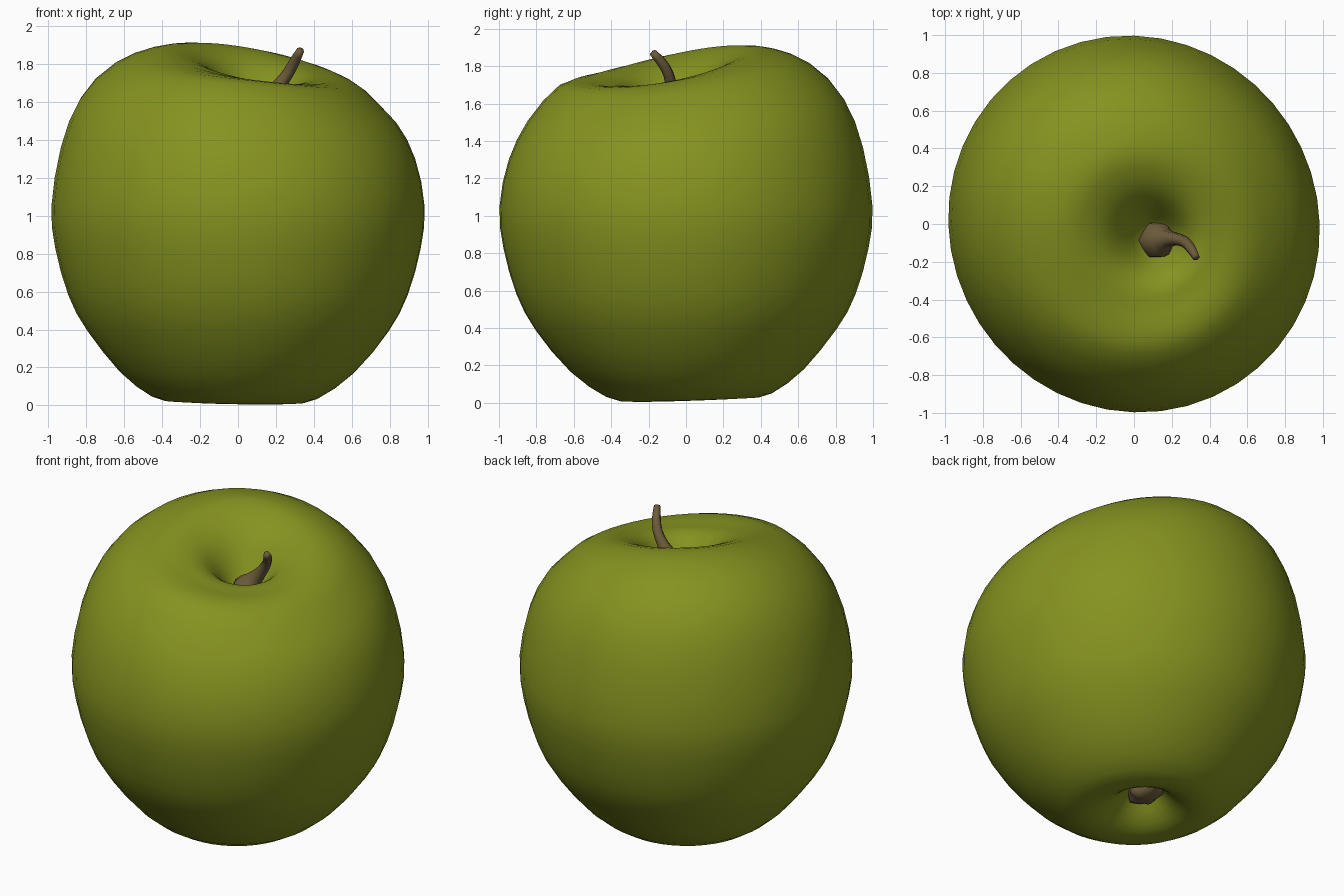
import bpy, bmesh, math
from mathutils import Vector

if "Cube" in bpy.data.objects:
    bpy.data.objects.remove(bpy.data.objects["Cube"])


def material(name, rgb):
    m = bpy.data.materials.new(name)
    m.diffuse_color = (*rgb, 1)
    m.use_nodes = True
    m.node_tree.nodes["Principled BSDF"].inputs["Base Color"].default_value = m.diffuse_color
    return m


green = material("apple_green", (0.237, 0.29, 0.014))
brown = material("stem_brown", (0.152, 0.106, 0.045))


def spline(points, steps):
    """Catmull-Rom resampling of a list of points."""
    p = [Vector(q) for q in points]
    p = [p[0] * 2 - p[1]] + p + [p[-1] * 2 - p[-2]]
    out = []
    for i in range(1, len(p) - 2):
        a, b, c, d = p[i - 1:i + 3]
        for k in range(steps):
            t = k / steps
            out.append(0.5 * (2 * b + (c - a) * t + (2 * a - 5 * b + 4 * c - d) * t * t
                              + (3 * b - a - 3 * c + d) * t ** 3))
    return out + [p[-2]]


def loft(name, rings, mat):
    """Skin closed rings of points and close both ends with a fan."""
    bm = bmesh.new()
    rows = [[bm.verts.new(v) for v in ring] for ring in rings]
    n = len(rows[0])
    for a, b in zip(rows, rows[1:]):
        for i in range(n):
            j = (i + 1) % n
            bm.faces.new((a[i], a[j], b[j], b[i]))
    for row in (rows[0], rows[-1]):
        mid = bm.verts.new(sum((v.co for v in row), Vector()) / n)
        for i in range(n):
            bm.faces.new((row[i], row[(i + 1) % n], mid))
    bmesh.ops.recalc_face_normals(bm, faces=bm.faces)
    for f in bm.faces:
        f.smooth = True
    me = bpy.data.meshes.new(name)
    bm.to_mesh(me)
    bm.free()
    me.materials.append(mat)
    ob = bpy.data.objects.new(name, me)
    bpy.context.collection.objects.link(ob)
    return ob


# apple body: profile from the bottom hollow, round the side, into the top hollow
profile = [(0.015, 0.19), (0.08, 0.165), (0.15, 0.09), (0.22, 0.035), (0.31, 0.005),
           (0.44, 0.03), (0.62, 0.165), (0.80, 0.39), (0.90, 0.58), (0.97, 0.83),
           (0.99, 1.05), (0.94, 1.33), (0.84, 1.55), (0.67, 1.72), (0.52, 1.788),
           (0.40, 1.798), (0.30, 1.775), (0.22, 1.725), (0.15, 1.64), (0.08, 1.54), (0.015, 1.51)]
SEG = 44


def body_point(r, z, th):
    # the top leans down to the front right, the bottom lifts a little at the back left
    w = min(max((z - 1.0) / 0.75, 0), 1)
    w = w * w * (3 - 2 * w) * min(r / 0.4, 1)
    dz = -0.113 * w * math.cos(th + math.radians(50))
    if z < 0.5:
        dz += 0.012 * (1 - math.cos(th + math.radians(60))) * (1 - z / 0.5)
    # fuller shoulder at the front
    if z > 1.0:
        dz += 0.06 * max(0, math.cos(th + math.radians(85))) ** 2 * math.exp(-((r - 0.70) / 0.17) ** 2)
    # slightly oval outline, hollow set off centre
    rr = r * (1 - 0.007 * math.cos(2 * th) - 0.015 * math.sin(2 * th))
    s = max(0, 1 - r / 0.75)
    off = (0.12 * s, -0.085 * s) if z > 1 else (-0.04 * s, 0.04 * s)
    return Vector((rr * math.cos(th) + off[0], rr * math.sin(th) + off[1], z + dz))


loft("apple_body", [[body_point(p.x, max(p.y, 0), 2 * math.pi * i / SEG) for i in range(SEG)]
                    for p in spline(profile, 2)], green)


def tube(name, path, sides, mat, wobble=0.0):
    """Tube along (x, y, z, radius) stations."""
    rings = []
    for i, q in enumerate(path):
        c = Vector(q[:3])
        t = (Vector(path[min(i + 1, len(path) - 1)][:3]) - Vector(path[max(i - 1, 0)][:3])).normalized()
        u = t.cross(Vector((0, 1, 0))).normalized()
        v = t.cross(u)
        ring = []
        for k in range(sides):
            a = 2 * math.pi * k / sides
            r = q[3] * (1 + wobble * math.cos(5 * a))
            ring.append(c + r * (u * math.cos(a) + v * math.sin(a)))
        rings.append(ring)
    return loft(name, rings, mat)


# stem: flared foot in the hollow, bending to the front right
tube("stem", spline([(0.125, -0.085, 1.50, 0.11), (0.135, -0.085, 1.565, 0.10),
                     (0.17, -0.08, 1.625, 0.055), (0.22, -0.08, 1.69, 0.036),
                     (0.27, -0.095, 1.76, 0.030), (0.302, -0.13, 1.82, 0.027),
                     (0.33, -0.178, 1.873, 0.020)], 2), 6, brown)

# dried blossom end in the bottom hollow
tube("blossom_end", [(-0.04, 0.04, 0.24, 0.07), (-0.045, 0.045, 0.17, 0.10),
                     (-0.05, 0.05, 0.125, 0.10), (-0.055, 0.055, 0.095, 0.06)], 20, brown, 0.15)
